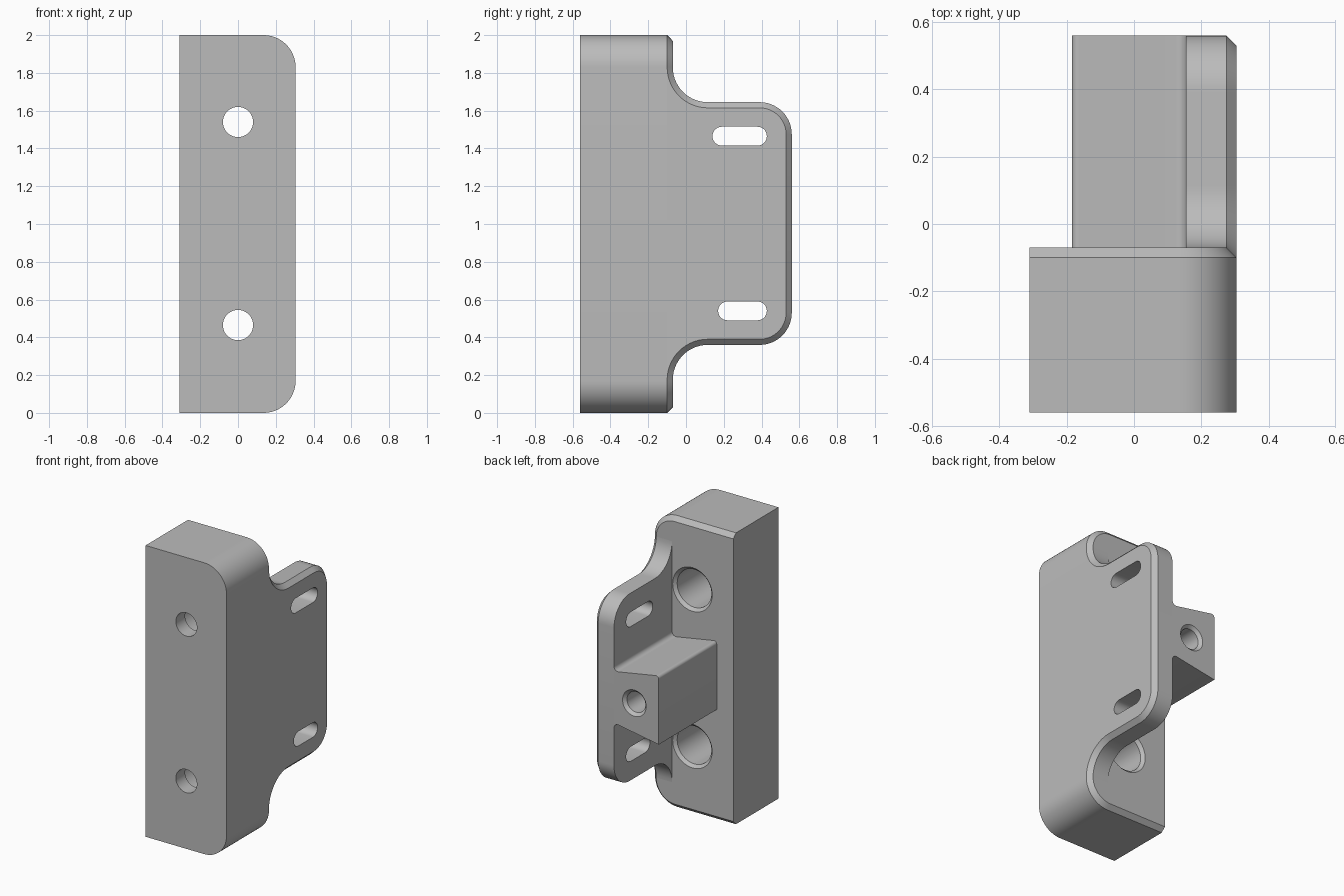
import bpy, bmesh
from math import pi, sin, cos
from mathutils import Vector

if "Cube" in bpy.data.objects:
    bpy.data.objects.remove(bpy.data.objects["Cube"])

gray = bpy.data.materials.new("plain gray")
gray.use_nodes = True
gray.diffuse_color = (0.5, 0.5, 0.5, 1)
gray.node_tree.nodes["Principled BSDF"].inputs["Base Color"].default_value = (0.5, 0.5, 0.5, 1)

CH = 0.03           # chamfer width
BACK = -0.07        # back face of the block
REAR = 0.56         # rear end of plate and boss
MID = 1.0           # symmetry height
RIGHT = 0.305       # outer face on +x
PLATE_IN = 0.155    # inner face of the plate


def arc(cx, cy, r, a0, a1, n=14):
    """Points of an arc, angles in degrees."""
    angles = [(a0 + (a1 - a0) * i / n) * pi / 180 for i in range(n + 1)]
    return [(cx + r * cos(a), cy + r * sin(a)) for a in angles]


def loft(name, rings):
    """Closed solid through matching rings of 3D points."""
    bm = bmesh.new()
    loops = [[bm.verts.new(p) for p in ring] for ring in rings]
    for a, b in zip(loops, loops[1:]):
        for i in range(len(a)):
            j = (i + 1) % len(a)
            bm.faces.new((a[i], a[j], b[j], b[i]))
    bm.faces.new(loops[0][::-1])
    bm.faces.new(loops[-1])
    bmesh.ops.remove_doubles(bm, verts=bm.verts, dist=0.0001)
    bmesh.ops.recalc_face_normals(bm, faces=bm.faces)
    mesh = bpy.data.meshes.new(name)
    bm.to_mesh(mesh)
    bm.free()
    mesh.materials.append(gray)
    obj = bpy.data.objects.new(name, mesh)
    bpy.context.collection.objects.link(obj)
    return obj


def along_y(profile, y):
    return [(x, y, z) for x, z in profile]


def along_x(profile, x):
    return [(x, y, z) for y, z in profile]


def stepped_hole(x, z, steps):
    """Round cutter along y from (y, radius) steps."""
    return loft("hole_cutter", [along_y(arc(x, z, r, 0, 360 - 360 / 48, 47), y) for y, r in steps])


def select_only(obj):
    bpy.ops.object.select_all(action="DESELECT")
    obj.select_set(True)
    bpy.context.view_layer.objects.active = obj


def cut(obj, cutter):
    cutter.hide_render = True
    mod = obj.modifiers.new("cut", "BOOLEAN")
    mod.operation = "DIFFERENCE"
    mod.solver = "EXACT"
    mod.object = cutter
    select_only(obj)
    bpy.ops.object.modifier_apply(modifier=mod.name)
    bpy.data.objects.remove(cutter)


# Mounting block: rounded on its +x corners, chamfered around the back edge
def block_profile(inset):
    r = 0.17 - inset
    cx = RIGHT - 0.17
    low = arc(cx, 0.17, r, -90, 0)
    high = arc(cx, 1.83, r, 0, 90)
    return [(-0.31, inset)] + low + high + [(-0.31, 2 - inset)]


block = loft("mounting_block", [
    along_y(block_profile(0), -REAR),
    along_y(block_profile(0), BACK - CH),
    along_y(block_profile(CH), BACK)])

# Counterbored bolt holes
for z in (0.465, 1.54):
    cut(block, stepped_hole(0, z, [
        (-0.6, 0.08), (-0.46, 0.08), (-0.46, 0.13),
        (BACK - 0.02, 0.13), (BACK, 0.15), (0, 0.15)]))


# Side plate: flared into the block, rounded rear corners, chamfered outer edge
def plate_profile(inset):
    flare, corner = 0.185 + inset, 0.17 - inset
    top = arc(BACK + 0.185, 1.83, flare, 180, 270)
    top += arc(REAR - 0.17, 1.475, corner, 90, 0)
    top = [(BACK - CH, 1.83)] + top
    return top + [(y, 2.005 - z) for y, z in reversed(top)]


plate = loft("side_plate", [
    along_x(plate_profile(0), PLATE_IN),
    along_x(plate_profile(0), RIGHT - CH),
    along_x(plate_profile(CH), RIGHT)])

# Adjustment slots
for y0, y1, z in ((0.14, 0.428, 1.465), (0.17, 0.428, 0.54)):
    r = 0.05
    slot = arc(y0 + r, z, r, 90, 270) + arc(y1 - r, z, r, -90, 90)
    cut(plate, loft("slot_cutter", [along_x(slot, 0.1), along_x(slot, 0.4)]))

# Flared boss, filleted into the plate
f = 0.03
boss_half = arc(PLATE_IN - f, 0.182 + f, f, 0, -90, 8)
upper = boss_half + arc(-0.165, 0.213, 0.02, 85, 180, 6)
lower = boss_half + [(-0.185, 0.235)]
boss_outline = [(x, MID + h) for x, h in upper] + [(x, MID - h) for x, h in reversed(lower)]
boss = loft("threaded_boss", [along_y(boss_outline, BACK - 0.005), along_y(boss_outline, REAR)])
cut(boss, stepped_hole(0, MID, [
    (0.08, 0.07), (REAR - 0.02, 0.07), (REAR, 0.09), (0.6, 0.09)]))

for part in (block, plate, boss):
    select_only(part)
    bpy.ops.object.shade_smooth_by_angle(angle=pi / 6)
